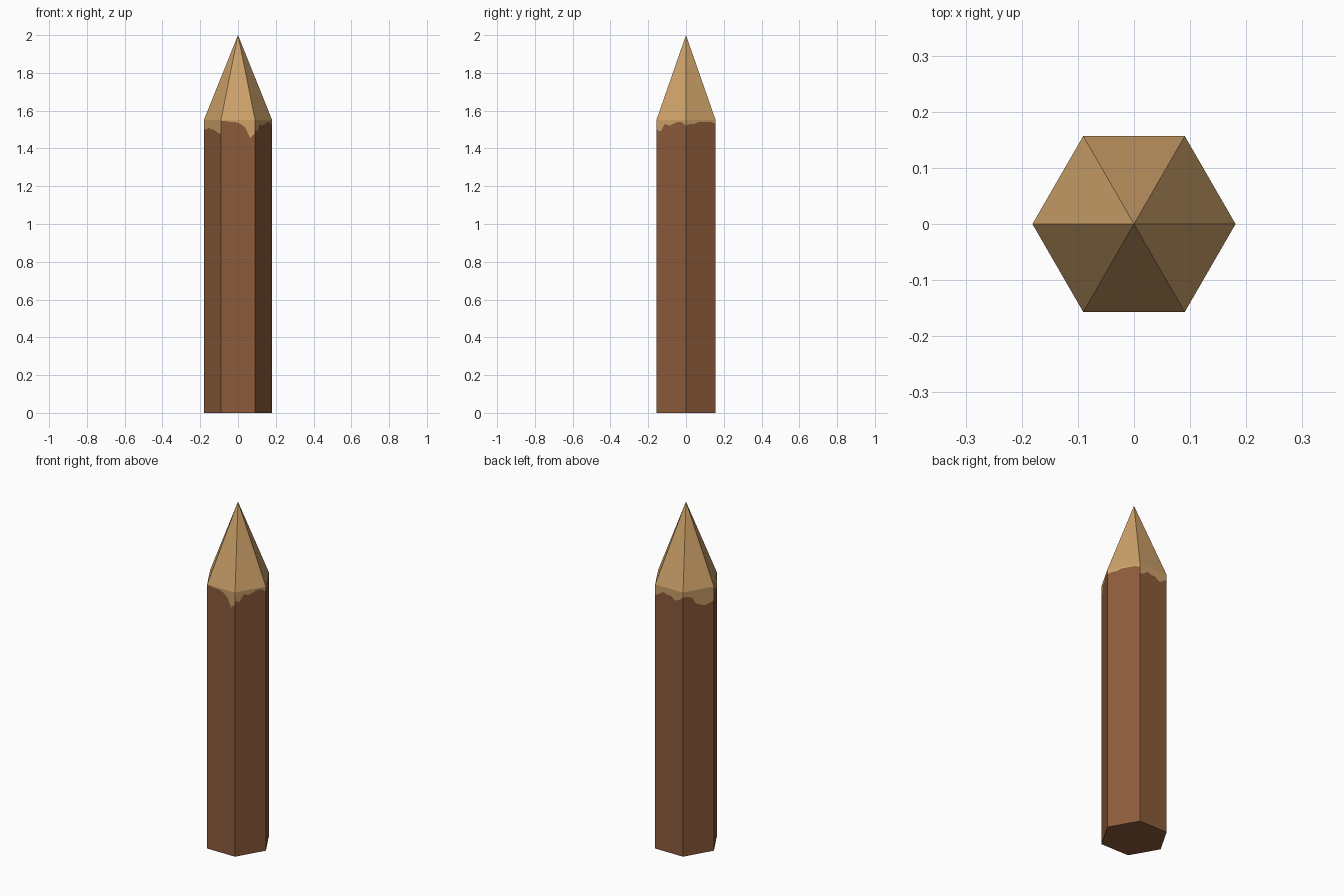
import bpy, bmesh, math
from mathutils import Vector

if "Cube" in bpy.data.objects:
    bpy.data.objects.remove(bpy.data.objects["Cube"])

R, SHOULDER, TIP = 0.181, 1.55, 2.0


def srgb(*rgb):
    return tuple(((c / 255 + 0.055) / 1.055) ** 2.4 for c in rgb) + (1.0,)


def material(name, colour):
    m = bpy.data.materials.new(name)
    m.diffuse_color = colour
    m.use_nodes = True
    m.node_tree.nodes["Principled BSDF"].inputs["Base Color"].default_value = m.diffuse_color
    return m


bark = material("brown bark", srgb(140, 91, 59))
wood = material("bare wood", srgb(205, 161, 105))


def make_object(name, bm, mat):
    bmesh.ops.remove_doubles(bm, verts=bm.verts, dist=0.0001)
    bmesh.ops.recalc_face_normals(bm, faces=bm.faces)
    mesh = bpy.data.meshes.new(name)
    bm.to_mesh(mesh)
    bm.free()
    mesh.materials.append(mat[0])
    mesh.materials.append(mat[1])
    obj = bpy.data.objects.new(name, mesh)
    bpy.context.collection.objects.link(obj)


corners = [Vector((R * math.cos(math.radians(a)), R * math.sin(math.radians(a)), 0))
           for a in range(0, 360, 60)]

# Depth of the ragged bark edge below the shoulder, in hundredths, per side
ragged = [
    [3, 2, 2, 1, 1, 1, 1, 2],      # right back
    [6, 5, 3, 4, 4, 6, 5, 3],      # back
    [3, 3, 4, 8, 9, 10, 9, 8],     # left back
    [5, 5, 4, 5, 5, 6, 7, 7],      # left front
    [0.4, 0.5, 1, 1, 2, 4, 9.5, 7],  # front
    [5, 6, 2, 3, 2, 1, 1, 3],      # right front
]

# Six-sided shaft: each side is cut along the ragged line into bark and bare wood
bm = bmesh.new()
for i, depths in enumerate(ragged):
    a, b = corners[i], corners[(i + 1) % 6]
    n = len(depths) - 1
    top = [a.lerp(b, k / n) + Vector((0, 0, SHOULDER)) for k in range(n + 1)]
    cut = [p - Vector((0, 0, d / 100)) for p, d in zip(top, depths)]
    for k in range(n):
        for strip, index in (
                ([p * 1 for p in (Vector((cut[k].x, cut[k].y, 0)),
                                  Vector((cut[k + 1].x, cut[k + 1].y, 0)),
                                  cut[k + 1], cut[k])], 0),
                ([cut[k], cut[k + 1], top[k + 1], top[k]], 1)):
            f = bm.faces.new([bm.verts.new(p) for p in strip])
            f.material_index = index
# Flat underside
bm.faces.new([bm.verts.new(c) for c in reversed(corners)])
make_object("stake_shaft", bm, (bark, wood))

# Sharpened point
bm = bmesh.new()
apex = bm.verts.new((0, 0, TIP))
ring = [bm.verts.new((c.x, c.y, SHOULDER)) for c in corners]
for i in range(6):
    bm.faces.new((ring[i], ring[(i + 1) % 6], apex)).material_index = 1
make_object("sharpened_point", bm, (bark, wood))
